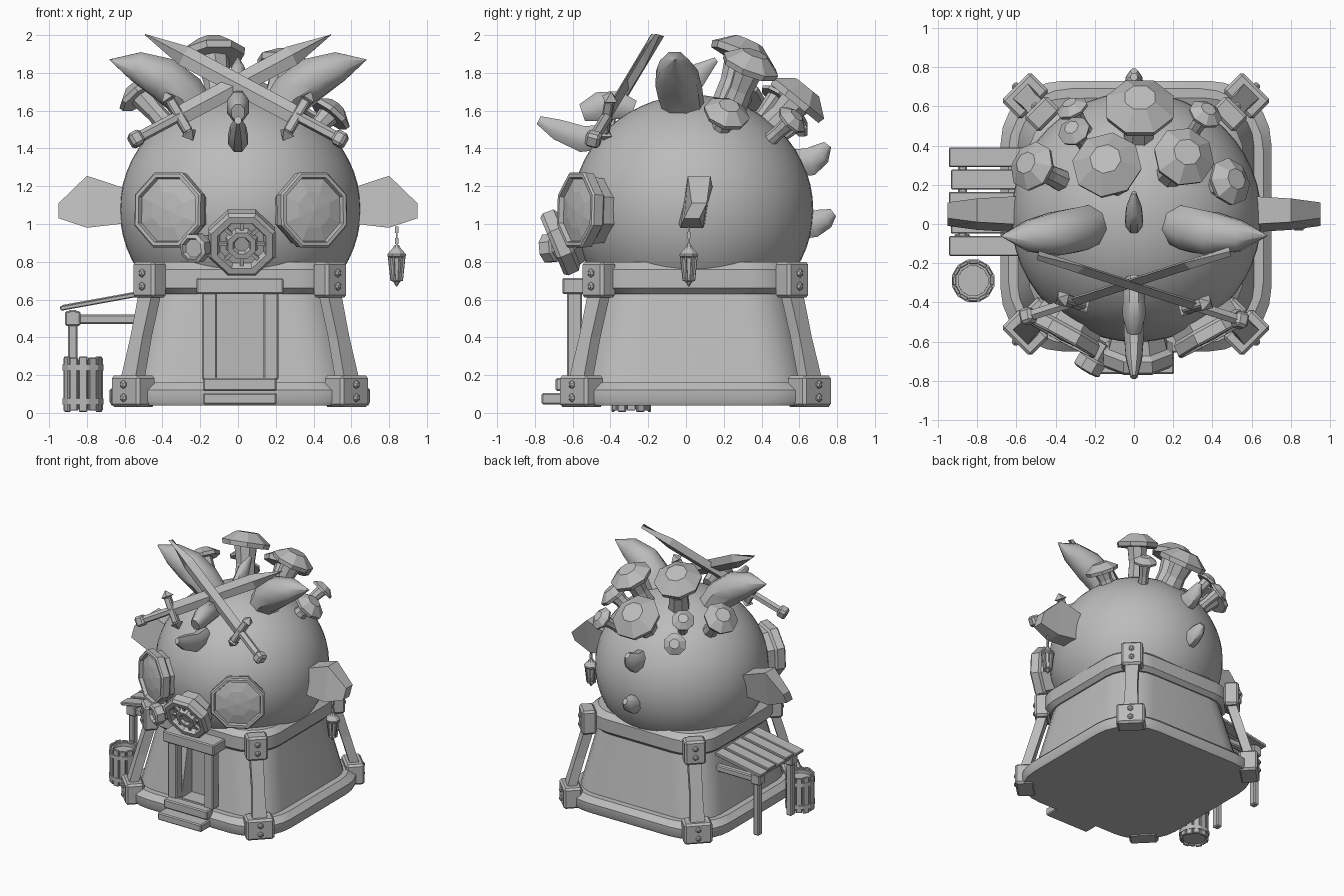
import bpy, bmesh, math
from mathutils import Vector, Matrix

if "Cube" in bpy.data.objects:
    bpy.data.objects.remove(bpy.data.objects["Cube"])

grey = bpy.data.materials.new("plain_grey")
grey.use_nodes = True
grey.diffuse_color = (0.5, 0.5, 0.5, 1)
grey.node_tree.nodes["Principled BSDF"].inputs["Base Color"].default_value = (0.5, 0.5, 0.5, 1)


def finish(name, bm, smooth=0, bevel=0):
    bmesh.ops.recalc_face_normals(bm, faces=bm.faces)
    mesh = bpy.data.meshes.new(name)
    bm.to_mesh(mesh)
    bm.free()
    ob = bpy.data.objects.new(name, mesh)
    bpy.context.collection.objects.link(ob)
    mesh.materials.append(grey)
    if bevel:
        mod = ob.modifiers.new("bevel", 'BEVEL')
        mod.width, mod.segments = bevel, 1
    if smooth:
        bpy.ops.object.select_all(action='DESELECT')
        ob.select_set(True)
        bpy.context.view_layer.objects.active = ob
        bpy.ops.object.shade_smooth_by_angle(angle=math.radians(smooth))
    return ob


def loft(name, rings, smooth=0):
    """Skin a row of equal-length point rings and cap both ends."""
    bm = bmesh.new()
    rows = [[bm.verts.new(p) for p in ring] for ring in rings]
    n = len(rows[0])
    for a, b in zip(rows, rows[1:]):
        for i in range(n):
            bm.faces.new((a[i], a[(i + 1) % n], b[(i + 1) % n], b[i]))
    bm.faces.new(rows[0])
    bm.faces.new(rows[-1])
    return finish(name, bm, smooth)


def circle(centre, axis, r, n):
    q = Vector(axis).to_track_quat('Z', 'Y')
    ang = [2 * math.pi * (i + 0.5) / n for i in range(n)]
    return [Vector(centre) + q @ Vector((r * math.cos(a), r * math.sin(a), 0)) for a in ang]


def lathe(name, centre, axis, profile, n=8):
    d = Vector(axis).normalized()
    return loft(name, [circle(Vector(centre) + d * h, d, max(r, 0.002), n) for r, h in profile])


def tube(name, pts, radii, n=8, smooth=0, squash=1):
    pts = [Vector(p) for p in pts]
    last = len(pts) - 1
    rings = [circle(p, pts[min(i + 1, last)] - pts[max(i - 1, 0)], max(r, 0.002), n)
             for i, (p, r) in enumerate(zip(pts, radii))]
    return loft(name, [[Vector((v.x * squash, v.y, v.z)) for v in ring] for ring in rings], smooth)


def box(name, loc, size, rot=None, bevel=0.008):
    m = Matrix.Translation(loc) @ (rot or Matrix()) @ Matrix.Diagonal((*size, 1))
    bm = bmesh.new()
    bmesh.ops.create_cube(bm, size=1, matrix=m)
    return finish(name, bm, 0, bevel)


def rounded_square(half, r, z, steps=6):
    ring = []
    for k in range(4):
        cx, cy = (half - r) * (1, -1, -1, 1)[k], (half - r) * (1, 1, -1, -1)[k]
        for i in range(steps + 1):
            a = math.pi / 2 * (k + i / steps)
            ring.append(Vector((BASE.x + cx + r * math.cos(a), BASE.y + cy + r * math.sin(a), z)))
    return ring


BASE = Vector((0.01, 0.04, 0))
HEAD = Vector((0.012, 0.036, 1.075))
CORNERS = ((-1, -1), (1, -1), (1, 1), (-1, 1))

# Base: bottom flange, sloping wall and top rim
for name, r, levels in (
    ("base_flange", 0.32, ((0.68, 0.04), (0.69, 0.06), (0.69, 0.12), (0.65, 0.16))),
    ("base_wall", 0.25, ((0.61, 0.12), (0.5, 0.68))),
    ("base_rim", 0.25, ((0.52, 0.63), (0.55, 0.66), (0.55, 0.76), (0.51, 0.8))),
):
    part = loft(name, [rounded_square(h, r, z) for h, z in levels], 35)
    if name == "base_wall":
        # Doorway recess
        cutter = box("doorway_cutter", (0.012, -0.55, 0.4), (0.25, 0.24, 0.47), None, 0)
        cutter.hide_render = True
        cutter.hide_set(True)
        cut = part.modifiers.new("doorway", 'BOOLEAN')
        cut.operation, cut.object = 'DIFFERENCE', cutter

# Corner brackets, bolts and leaning posts
for sx, sy in CORNERS:
    out = Vector((sx, sy, 0)).normalized()
    turn = Matrix.Rotation(math.atan2(sy, sx), 4, 'Z')
    back = 0.02 * (sy > 0)

    def corner(d, z):
        return BASE + Vector((sx * d, sy * d * 1.05 + back, z))
    for level, d, z, size in (("lower", 0.565, 0.115, (0.14, 0.21, 0.165)),
                              ("upper", 0.478, 0.705, (0.11, 0.16, 0.19))):
        box(level + "_bracket", corner(d, z), size, turn, 0.015)
        for dz in (-0.035, 0.035):
            lathe(level + "_bolt", corner(d, z + dz) + out * size[0] / 2, out,
                  ((0.022, -0.01), (0.022, 0.006), (0.01, 0.016)), 6)
    lo, hi = corner(0.57, 0.17), corner(0.475, 0.64)
    side = Vector((-out.y, out.x, 0))
    loft("corner_post", [[p + side * a * w + out * b * 0.035 for a, b in CORNERS]
                         for p, w in ((lo, 0.055), (lo.lerp(hi, 0.5), 0.045), (hi, 0.05))])

# Door frame with steps
for x in (-0.15, 0.175):
    box("door_post", (x, -0.59, 0.41), (0.08, 0.08, 0.47))
box("door_lintel", (0.01, -0.57, 0.672), (0.46, 0.17, 0.085))
box("upper_step", (0.01, -0.65, 0.15), (0.39, 0.08, 0.07))
box("lower_step", (0.01, -0.7, 0.075), (0.39, 0.13, 0.06))

# Round head, slightly flattened
bm = bmesh.new()
bmesh.ops.create_uvsphere(bm, u_segments=48, v_segments=28, radius=1,
                          matrix=Matrix.Translation(HEAD) @ Matrix.Diagonal((0.638, 0.638, 0.608, 1)))
finish("head", bm, 60)

for s in (-1, 1):
    # Goggles
    lathe("goggle", (0.015 + s * 0.392, -0.59, 1.075), (s * 0.48, -0.875, 0.04),
          ((0.17, -0.3), (0.19, -0.08), (0.21, -0.065), (0.215, -0.01), (0.205, 0),
           (0.185, 0), (0.178, -0.025), (0.1, -0.008), (0, 0)))
    # Ears
    loft("ear", [[Vector((s * x, 0.03 + 0.04 * (b > 0) + a * w, z1 if b > 0 else z0)) for a, b in CORNERS]
                 for x, w, z0, z1 in ((0.54, 0.075, 1.01, 1.17), (0.8, 0.06, 0.98, 1.255),
                                      (0.95, 0.04, 1.03, 1.11))])
    # Horns
    tube("horn", [(s * x, y, z) for x, y, z in
                  ((0.2, 0, 1.56), (0.29, -0.03, 1.69), (0.4, -0.05, 1.775),
                   (0.54, -0.06, 1.835), (0.68, -0.06, 1.87))],
         (0.105, 0.12, 0.12, 0.085, 0), 8, 45)

    # Crossed swords
    tip, end = Vector((s * 0.49, -0.14, 2.0)), Vector((-s * 0.54, -0.47, 1.45))
    if s < 0:
        tip.y, end.y = tip.y - 0.02, end.y - 0.02
    along = (tip - end).normalized()
    wide = along.cross(Vector((s * 0.16, -0.95, 0.25))).normalized()
    flat = wide.cross(along)
    length = (tip - end).length
    loft("sword_blade", [[end + along * length * t + wide * a * w + flat * b for a, b in
                          ((-1, 0), (0, -0.025), (1, 0), (0, 0.025))]
                         for t, w in ((0.23, 0.052), (0.8, 0.056), (1, 0.002))])
    tube("sword_grip", (end, end + along * 0.27), (0.03, 0.03), 6)
    frame = Matrix((along, wide, flat)).transposed().to_4x4()
    box("sword_pommel", end, (0.07, 0.08, 0.08), frame, 0.015)
    guard = end + along * length * 0.22
    box("sword_guard", guard, (0.05, 0.2, 0.05), frame)
    for e in (-1, 1):
        lathe("guard_end", guard + wide * e * 0.09, wide * e,
              ((0.02, 0), (0.048, 0.015), (0, 0.06)), 4)

# Breathing filters
lathe("mouth_filter", (0.02, -0.7, 0.888), (0, -0.92, -0.38),
      ((0.13, -0.2), (0.16, -0.09), (0.19, -0.07), (0.192, -0.01), (0.175, 0.01), (0.14, 0.01),
       (0.125, -0.03), (0.09, -0.03), (0.08, 0.01), (0.05, 0.01), (0.04, -0.01), (0, -0.01)))
for k in range(4):
    bar = Matrix.Rotation(math.radians(22), 4, 'X') @ Matrix.Rotation(k * math.pi / 4, 4, 'Y')
    box("filter_bar", (0.02, -0.682, 0.895), (0.25, 0.02, 0.018), bar, 0)
lathe("side_filter", (-0.24, -0.74, 0.87), (-0.5, -0.85, -0.1),
      ((0.06, -0.16), (0.065, -0.07), (0.08, -0.06), (0.08, 0), (0.06, 0.01), (0.05, -0.01), (0, -0.01)))

# Spikes along the midline
for pts, radii in (
    (((0, -0.42, 1.46), (0, -0.55, 1.45), (0, -0.68, 1.5), (0, -0.78, 1.55)), (0.07, 0.075, 0.06, 0.025)),
    (((0, -0.28, 1.6), (0, -0.36, 1.63), (0, -0.46, 1.62), (0, -0.55, 1.59)), (0.06, 0.08, 0.085, 0.05)),
    (((0, 0, 1.6), (0, 0.02, 1.73), (0, 0.08, 1.81), (0, 0.16, 1.87)), (0.06, 0.065, 0.055, 0.015)),
    (((0, 0.55, 1.32), (0, 0.66, 1.33), (0, 0.71, 1.37), (0, 0.75, 1.42)), (0.08, 0.08, 0.065, 0.025)),
    (((0, 0.58, 0.99), (0, 0.68, 1.0), (0, 0.74, 1.03), (0, 0.78, 1.06)), (0.08, 0.075, 0.06, 0.025)),
):
    tube("spike", pts, radii, 8, 50, 0.75)

# Mushrooms: centre of cap, cap direction, radius
for centre, axis, r in (
    ((0.03, 0.61, 1.68), (0, 0.63, 0.78), 0.185),
    ((-0.14, 0.31, 1.92), (-0.1, 0.4, 0.9), 0.18),
    ((0.26, 0.35, 1.86), (0.25, 0.35, 0.9), 0.16),
    ((0.5, 0.22, 1.6), (0.6, 0.25, 0.75), 0.125),
    ((-0.53, 0.3, 1.7), (-0.55, 0.3, 0.75), 0.13),
    ((-0.31, 0.48, 1.69), (-0.35, 0.5, 0.75), 0.085),
    ((-0.32, 0.6, 1.54), (-0.4, 0.8, 0.5), 0.085),
    ((0.37, 0.57, 1.56), (0.4, 0.65, 0.65), 0.09),
):
    lathe("mushroom_cap", centre, axis,
          ((0.45 * r, -0.3 * r), (0.95 * r, -0.3 * r), (r, -0.1 * r), (0.45 * r, 0.3 * r)))
    c = Vector(centre)
    root = HEAD + (c - HEAD).normalized() * 0.58
    under = c - Vector(axis).normalized() * 0.2 * r
    tube("mushroom_stem", (root, root.lerp(under, 0.5), under), (0.46 * r, 0.4 * r, 0.5 * r))

# Hanging lantern
lantern = Vector((0.84, 0.015, 0))
for i in range(4):
    box("chain_link", lantern + Vector((0, 0, 0.97 - i * 0.03)), (0.02, 0.008, 0.034),
        Matrix.Rotation(i * math.pi / 2, 4, 'Z'), 0)
lathe("lantern", lantern, (0, 0, 1),
      ((0.004, 0.67), (0.02, 0.695), (0.035, 0.7), (0.027, 0.71), (0.04, 0.82),
       (0.053, 0.83), (0.053, 0.84), (0.025, 0.87), (0.012, 0.89)))
for i in range(8):
    a = math.pi * (i + 0.5) / 4
    spoke = Vector((math.cos(a), math.sin(a), 0))
    tube("lantern_bar", (lantern + spoke * 0.03 + Vector((0, 0, 0.7)),
                         lantern + spoke * 0.045 + Vector((0, 0, 0.83))), (0.006, 0.006), 4)

# Slatted side table
slope = Matrix.Rotation(-0.18, 4, 'Y')
for i in range(5):
    box("table_plank", (-0.735, 0.34 - i * 0.113, 0.59 + 0.004 * (i % 2)),
        (0.42 - 0.02 * (i % 2), 0.1, 0.025), slope, 0.005)
for y in (0.33, -0.09):
    box("table_beam", (-0.68, y, 0.495), (0.38, 0.05, 0.05))
    box("table_post", (-0.875, y, 0.28), (0.05, 0.055, 0.47))
    box("table_joint", (-0.875, y, 0.5), (0.08, 0.08, 0.08))
box("table_rail", (-0.875, 0.12, 0.525), (0.045, 0.5, 0.04))

# Slatted tub
tub = Vector((-0.82, -0.29, 0))
lathe("tub_body", tub, (0, 0, 1), ((0.085, 0.02), (0.092, 0.28), (0.078, 0.28), (0.075, 0.06), (0, 0.06)), 12)
for z in (0.06, 0.24):
    lathe("tub_hoop", tub, (0, 0, 1), ((0.09, z - 0.015), (0.112, z - 0.015), (0.112, z + 0.015), (0.09, z + 0.015)), 12)
for i in range(12):
    turn = Matrix.Rotation(math.pi * i / 6, 4, 'Z')
    box("tub_slat", tub + turn @ Vector((0.096, 0, 0.152)), (0.018, 0.046, 0.28 + 0.012 * (i % 2)), turn, 0.004)
